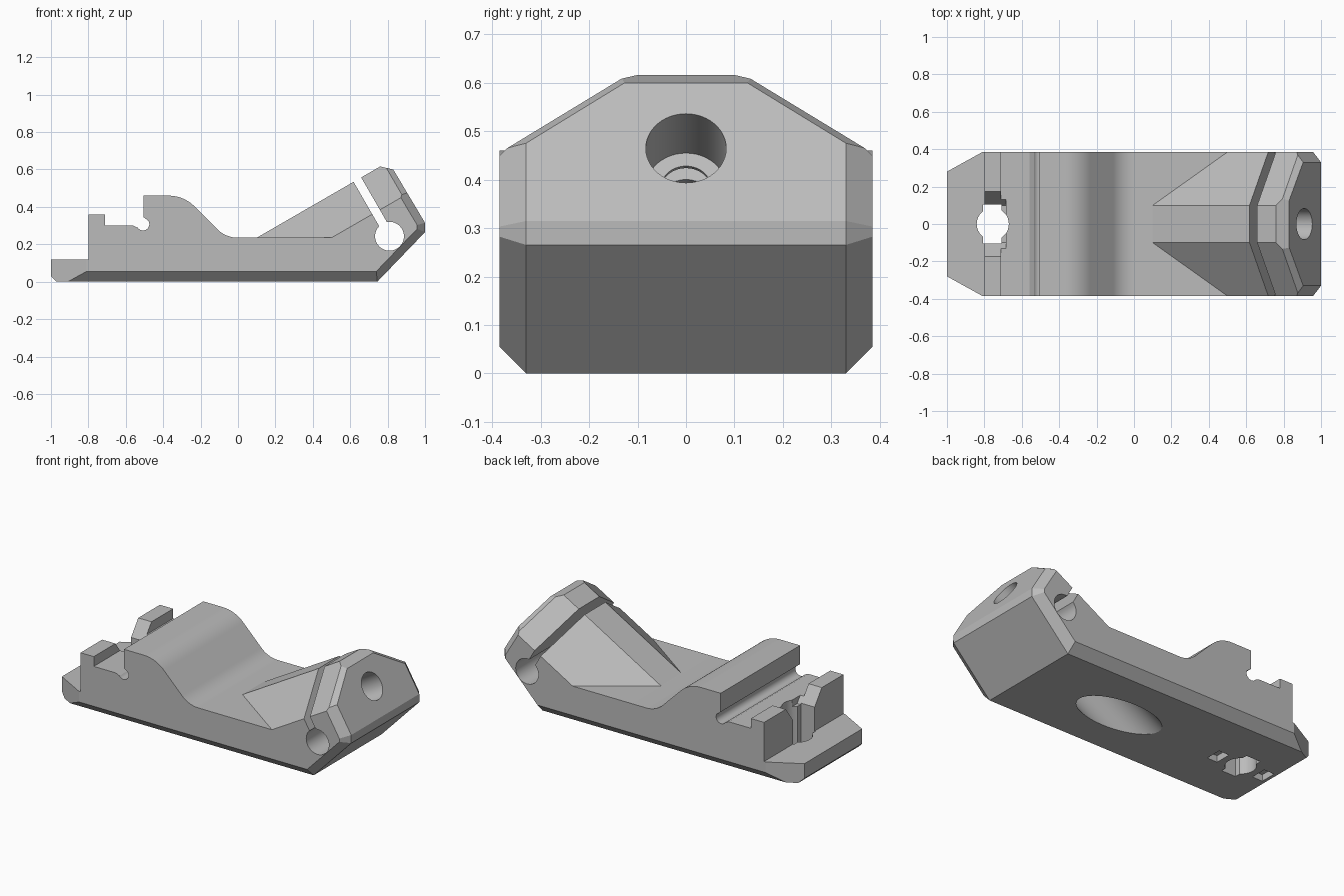
import bpy, bmesh, math
from mathutils import Vector, Matrix

if "Cube" in bpy.data.objects:
    bpy.data.objects.remove(bpy.data.objects["Cube"])

HALF = 0.385          # half width of the body
FLOOR = 0.235         # height of the valley floor
AXIS = Vector((math.cos(math.radians(30)), 0, 0.5))   # ramp and screw direction

grey = bpy.data.materials.new("plain grey")
grey.use_nodes = True
grey.diffuse_color = (0.5, 0.5, 0.5, 1)
grey.node_tree.nodes["Principled BSDF"].inputs["Base Color"].default_value = (0.5, 0.5, 0.5, 1)


def make_object(name, bm):
    bmesh.ops.recalc_face_normals(bm, faces=bm.faces)
    mesh = bpy.data.meshes.new(name)
    bm.to_mesh(mesh)
    bm.free()
    mesh.materials.append(grey)
    obj = bpy.data.objects.new(name, mesh)
    bpy.context.collection.objects.link(obj)
    return obj


def slice_off(bm, point, normal):
    """Remove everything beyond a plane and close the cut."""
    geom = bm.verts[:] + bm.edges[:] + bm.faces[:]
    cut = bmesh.ops.bisect_plane(bm, geom=geom, dist=1e-6, plane_co=point,
                                 plane_no=Vector(normal).normalized(), clear_outer=True)
    edges = [e for e in cut["geom_cut"] if isinstance(e, bmesh.types.BMEdge)]
    bmesh.ops.holes_fill(bm, edges=edges)


def arc(cx, cz, r, start, end, steps=12):
    angles = [math.radians(start + (end - start) * i / steps) for i in range(steps + 1)]
    return [(cx + r * math.cos(a), cz + r * math.sin(a)) for a in angles]


def box_mesh(low, high):
    bm = bmesh.new()
    size = Vector(high) - Vector(low)
    middle = (Vector(high) + Vector(low)) / 2
    bmesh.ops.create_cube(bm, size=1, matrix=Matrix.Translation(middle) @ Matrix.Diagonal((*size, 1)))
    return bm


def prism_mesh(points, direction):
    bm = bmesh.new()
    face = bm.faces.new([bm.verts.new(p) for p in points])
    new = bmesh.ops.extrude_face_region(bm, geom=[face])
    bmesh.ops.translate(bm, vec=direction,
                        verts=[v for v in new["geom"] if isinstance(v, bmesh.types.BMVert)])
    return bm


def cylinder_mesh(start, end, radius, sides=48):
    bm = bmesh.new()
    start, end = Vector(start), Vector(end)
    turn = (end - start).to_track_quat("Z", "Y").to_matrix().to_4x4()
    bmesh.ops.create_cone(bm, cap_ends=True, segments=sides, radius1=radius, radius2=radius,
                          depth=(end - start).length,
                          matrix=Matrix.Translation((start + end) / 2) @ turn)
    return bm


# Body: side profile with hook, groove, hump, valley and ramp
profile = [(-0.97, 0), (-1, 0.03), (-1, 0.12), (-0.8, 0.12), (-0.8, 0.36), (-0.71, 0.36),
           (-0.71, 0.30), (-0.56, 0.30)]
profile += arc(-0.508, 0.308, 0.034, 215, 390)
profile += [(-0.505, 0.345), (-0.505, 0.46)]
profile += arc(-0.37, 0.267, 0.193, 90, 45)
profile += arc(0, FLOOR + 0.157, 0.157, 225, 270)
profile += [(0.1, FLOOR), (0.76, 0.616), (0.83, 0.60), (1, 0.315), (1, 0.265), (0.745, 0)]
bm = prism_mesh([(x, -HALF, z) for x, z in profile], (0, 2 * HALF, 0))

# Body chamfers: bottom edges, tapered tail, head corners
for s in (-1, 1):
    slice_off(bm, (0, s * HALF, 0.055), (0, s, -1))
    slice_off(bm, (-1, s * 0.28, 0), (-0.105, s * 0.19, 0))
    for (px, pz), (a, b) in (((0.745, 0), (0.721, -0.693)), ((1, 0.29), (1, 0)),
                             ((0.83, 0.60), (0.859, 0.512))):
        slice_off(bm, (px, s * (HALF - 0.055), pz), (1.3 * a, s, 1.3 * b))
body = make_object("clamp_body", bm)

cutters = []


def add_cutter(name, bm):
    obj = make_object(name, bm)
    obj.hide_render = True
    cutters.append(obj)


# Roof slopes either side of the ramp, and the head's edge facets
for s in (-1, 1):
    slope = Vector((-0.1425, s * 0.2, 0.2468)).normalized()
    bm = box_mesh((0.04, -0.6, FLOOR), (1.3, 0.6, 1))
    slice_off(bm, (0.1, s * 0.1, FLOOR), -slope)
    add_cutter("roof_cutter", bm)
    facet = slope + AXIS * 0.9
    corner = Vector((0.76, s * 0.1, 0.616))
    bm = box_mesh((0.72, -0.6, 0.3), (1.3, 0.6, 1))
    slice_off(bm, corner + AXIS * 0.025, -facet)
    add_cutter("head_facet_cutter", bm)

# Clamp slot and cross hole
down = Vector((0.5, 0, -AXIS.x))
top = Vector((0.64, -0.6, 0.5425)) - down * 0.2
w = AXIS * 0.0235
bottom = top + down * 0.53
add_cutter("slot_cutter", prism_mesh([top - w, top + w, bottom + w, bottom - w], (0, 1.2, 0)))
add_cutter("cross_hole_cutter", cylinder_mesh((0.81, -0.6, 0.243), (0.81, 0.6, 0.243), 0.077))

# Stepped screw bore running along the ramp
mouth = Vector((0.911, 0, 0.465))
add_cutter("screw_head_bore", cylinder_mesh(mouth + AXIS * 0.2, mouth - AXIS * 0.164, 0.083))
add_cutter("screw_bore", cylinder_mesh(mouth - AXIS * 0.1, mouth - AXIS * 0.9, 0.052))
exit_point = mouth - AXIS * (mouth.z / AXIS.z)
add_cutter("lower_bore", cylinder_mesh(exit_point + AXIS * 0.25, exit_point - AXIS * 0.5, 0.14))

# Tail hole: round with a crosswise slot, flared notch in the hook
HX = -0.755
add_cutter("tail_hole", cylinder_mesh((HX, 0, -0.2), (HX, 0, 0.6), 0.086, 32))
add_cutter("tail_slot", box_mesh((HX - 0.051, -0.105, -0.2), (HX + 0.047, 0.105, 0.6)))
notch = [(-0.10, 0.26), (0.10, 0.26), (0.19, 0.38), (-0.19, 0.38)]
add_cutter("hook_notch", prism_mesh([(HX - 0.08, y, z) for y, z in notch], (0.15, 0, 0)))

# Small pockets under the tail
for s in (-1, 1):
    x = HX + s * 0.16
    add_cutter("tail_pocket", box_mesh((x - 0.035, -0.05, -0.1), (x + 0.035, 0.05, 0.04)))

# Apply the cuts and shade
bpy.ops.object.select_all(action="DESELECT")
body.select_set(True)
bpy.context.view_layer.objects.active = body
for cutter in cutters:
    mod = body.modifiers.new(cutter.name, "BOOLEAN")
    mod.operation = "DIFFERENCE"
    mod.solver = "EXACT"
    mod.object = cutter
    bpy.ops.object.modifier_apply(modifier=mod.name)
    bpy.data.objects.remove(cutter)
bpy.ops.object.shade_smooth_by_angle(angle=math.radians(20))
